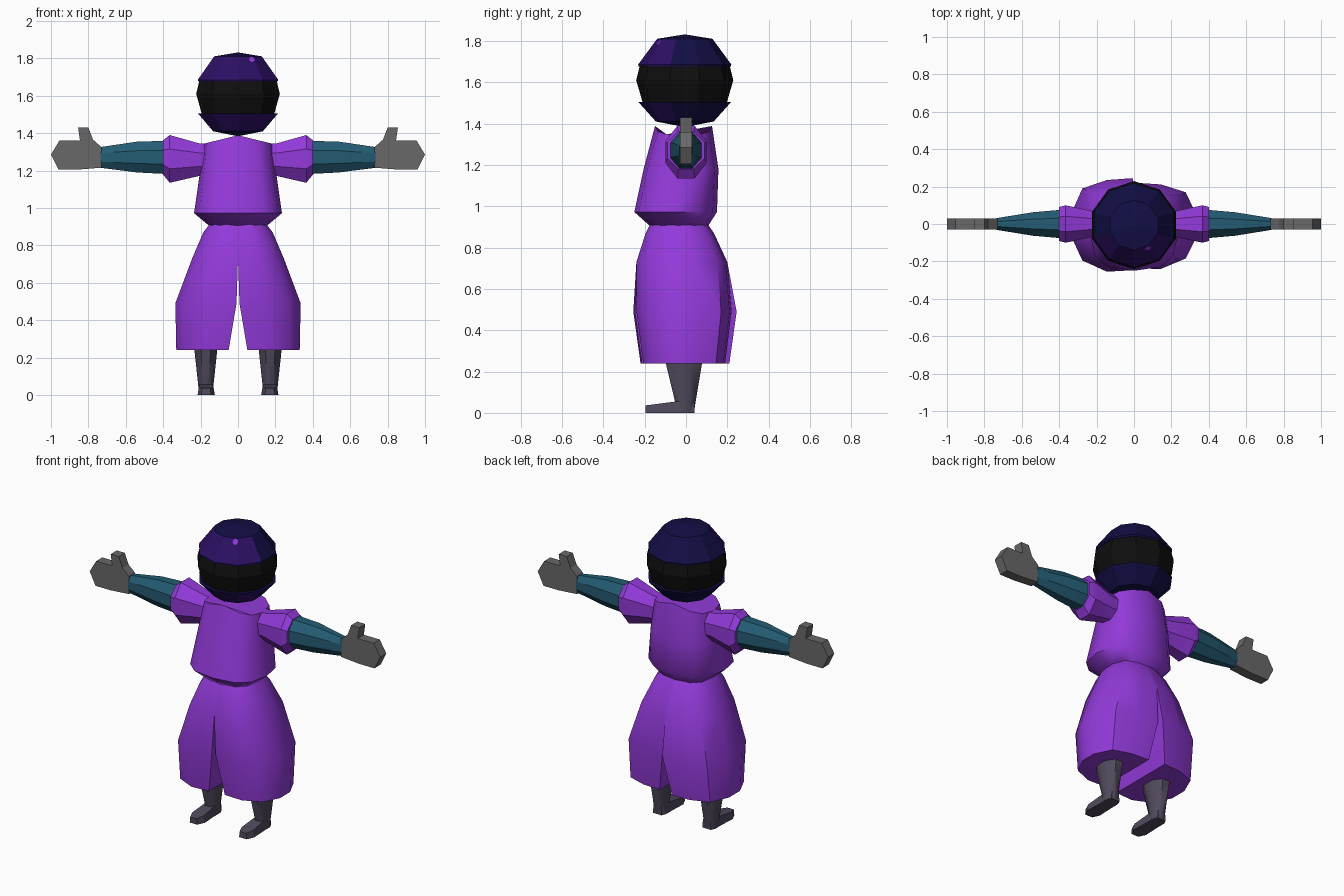
import bpy, bmesh, math
from mathutils import Vector

if "Cube" in bpy.data.objects:
    bpy.data.objects.remove(bpy.data.objects["Cube"])


def mat(name, r, g, b):
    m = bpy.data.materials.new(name)
    m.diffuse_color = (r, g, b, 1)
    m.use_nodes = True
    m.node_tree.nodes["Principled BSDF"].inputs["Base Color"].default_value = m.diffuse_color
    return m


PURPLE = mat("cloth purple", 0.29, 0.042, 0.70)
TEAL = mat("sleeve teal", 0.018, 0.107, 0.174)
GREY = mat("glove grey", 0.14, 0.14, 0.14)
BOOT = mat("boot grey violet", 0.082, 0.067, 0.107)
BLACK = mat("visor black", 0.0045, 0.0045, 0.0045)
VIOLET = mat("helmet violet", 0.025, 0.005, 0.127)
NAVY = mat("helmet navy", 0.006, 0.0045, 0.06)


def finish(name, bm, mats, smooth=None):
    bmesh.ops.recalc_face_normals(bm, faces=bm.faces)
    me = bpy.data.meshes.new(name)
    bm.to_mesh(me)
    bm.free()
    for m in mats:
        me.materials.append(m)
    ob = bpy.data.objects.new(name, me)
    bpy.context.collection.objects.link(ob)
    if smooth:
        bpy.ops.object.select_all(action='DESELECT')
        ob.select_set(True)
        bpy.context.view_layer.objects.active = ob
        bpy.ops.object.shade_smooth_by_angle(angle=math.radians(smooth))
    return ob


def loft(name, rings, mats, smooth=None):
    """Skin a list of equal-length point rings and cap both ends."""
    bm = bmesh.new()
    vs = [[bm.verts.new(p) for p in r] for r in rings]
    n = len(rings[0])
    for a, b in zip(vs, vs[1:]):
        for i in range(n):
            j = (i + 1) % n
            bm.faces.new((a[i], a[j], b[j], b[i]))
    bm.faces.new(vs[0])
    bm.faces.new(vs[-1])
    return finish(name, bm, mats, smooth)


def circle(n, off=0.0):
    return [(math.cos(math.tau * (i + off) / n), math.sin(math.tau * (i + off) / n)) for i in range(n)]


# Helmet: ten-sided shells above and below a black band
def head_part(name, profile, mats):
    rings = [[(r * c, r * s - 0.006, z) for c, s in circle(10, 2.5)] for r, z in profile]
    return loft(name, rings, mats)


shells = [head_part("helmet_top", [(0.222, 1.675), (0.226, 1.685), (0.134, 1.81), (0.01, 1.83)], [NAVY, VIOLET]),
          head_part("helmet_chin", [(0.19, 1.505), (0.225, 1.505), (0.14, 1.41), (0.01, 1.385)], [NAVY, VIOLET])]
for ob in shells:
    for p in ob.data.polygons:
        p.material_index = 1 if p.normal.y < -0.2 else 0
head_part("visor_band", [(0.216, 1.685), (0.235, 1.61), (0.203, 1.50)], [BLACK])

# Small spot on the helmet
bm = bmesh.new()
bmesh.ops.create_cone(bm, cap_ends=True, segments=6, radius1=0.018, radius2=0.018, depth=0.006)
spot = finish("helmet_spot", bm, [PURPLE])
az = math.radians(-72)
spot.location = (0.073, -0.128, 1.792)
spot.rotation_euler = Vector((math.cos(az) * 0.83, math.sin(az) * 0.83, 0.55)).to_track_quat('Z', 'Y').to_euler()

# Tunic body: (z, half width, front y, back y, drop of the shoulder slope)
rings = []
for z, w, f, b, drop in [(0.905, 0.155, -0.175, 0.107, 0), (0.972, 0.235, -0.25, 0.15, 0),
                         (1.18, 0.205, -0.205, 0.157, 0), (1.388, 0.185, -0.15, 0.126, 0.045)]:
    ring = []
    for c, s in circle(12):
        c = math.copysign(abs(c) ** 0.75, c)
        s = math.copysign(abs(s) ** 0.75, s)
        ring.append((w * c, (f + b) / 2 + (b - f) / 2 * s, z - drop * abs(c)))
    rings.append(ring)
body = loft("tunic_body", rings, [PURPLE], 45)

# Trouser leg cross-section, from the inner front round the outside to the inner back
SECTION = [(0, -0.97), (0.42, -1), (0.82, -0.76), (1, -0.25), (1, 0.25), (0.82, 0.78), (0.42, 0.96), (0, 1)]
TROUSER = [(0.91, 0, 0.155, -0.175, 0.107), (0.87, 0, 0.185, -0.195, 0.135), (0.73, 0, 0.245, -0.24, 0.20),
           (0.49, 0.008, 0.335, -0.255, 0.245), (0.24, 0.05, 0.33, -0.22, 0.21)]
HAND = [(0.73, 1.215), (0.855, 1.205), (0.96, 1.205), (1.0, 1.285), (0.955, 1.36), (0.845, 1.36),
        (0.855, 1.43), (0.80, 1.43), (0.775, 1.365), (0.73, 1.325)]

for side, sx in (("left", -1), ("right", 1)):
    # Wide trouser leg
    rings = []
    for z, xi, xo, f, b in TROUSER:
        if sx > 0 and z < 0.6:
            f, b = f * 0.94, b * 0.9
        rings.append([(sx * (xi + (xo - xi) * u), (f + b) / 2 + (b - f) / 2 * v, z) for u, v in SECTION])
    loft(side + "_trouser_leg", rings, [PURPLE], 45)

    # Lower leg
    rings = [[(sx * (0.172 + rx * c), y + ry * s, z) for c, s in circle(8, 0.5)]
             for z, rx, ry, y in [(0.30, 0.07, 0.10, -0.01), (0.24, 0.066, 0.095, -0.01),
                                  (0.05, 0.044, 0.053, -0.003), (0.0, 0.042, 0.045, -0.003)]]
    loft(side + "_boot_leg", rings, [BOOT], 50)

    # Foot with a tapered toe
    rings = [[(sx * 0.17 + dx * w, y, z) for dx, z in ((-1, 0), (1, 0), (0.85, h), (-0.85, h))]
             for y, w, h in [(0.04, 0.03, 0.05), (0.01, 0.041, 0.055), (-0.05, 0.041, 0.055),
                             (-0.15, 0.046, 0.042), (-0.195, 0.026, 0.036)]]
    loft(side + "_foot", rings, [BOOT])

    # Flared short sleeve
    rings = [[(sx * x, ry * c, z + rz * s) for c, s in circle(8, 0.5)]
             for x, ry, z, rz in [(0.15, 0.075, 1.255, 0.092), (0.21, 0.072, 1.258, 0.095),
                                  (0.365, 0.108, 1.262, 0.138), (0.402, 0.098, 1.27, 0.098)]]
    loft(side + "_sleeve", rings, [PURPLE], 30)

    # Forearm
    rings = [[(sx * x, ry * c, z + rz * s) for c, s in circle(8, 0.5)]
             for x, ry, z, rz in [(0.38, 0.083, 1.27, 0.096), (0.54, 0.068, 1.272, 0.089),
                                  (0.735, 0.034, 1.27, 0.06)]]
    loft(side + "_forearm", rings, [TEAL], 30)

    # Mitten hand with raised thumb
    loft(side + "_hand", [[(sx * x, y, z) for x, z in HAND] for y in (-0.03, 0.03)], [GREY])
